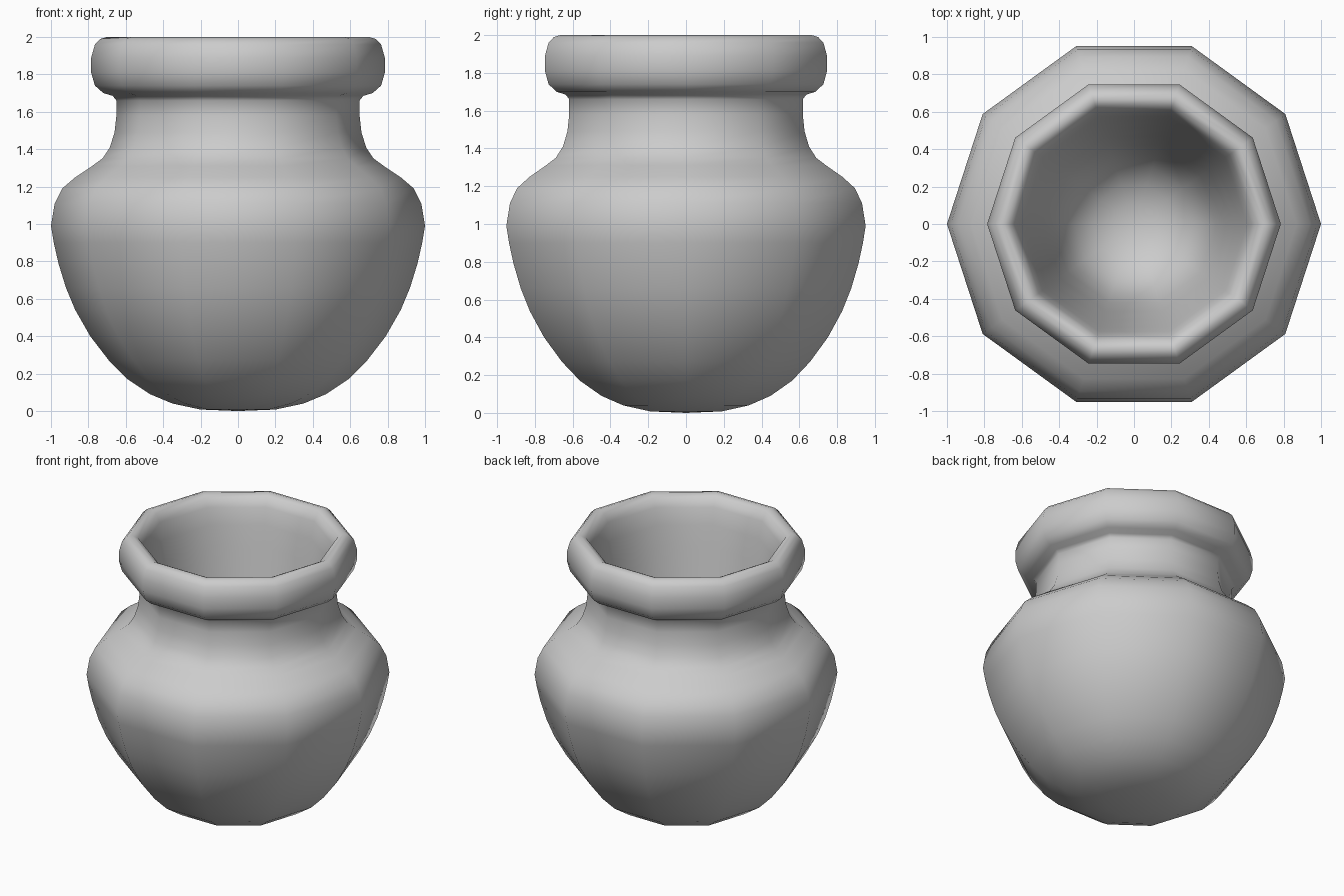
import bpy, bmesh, math
from mathutils import Vector

SIDES = 10

old = bpy.data.objects.get("Cube")
if old:
    bpy.data.objects.remove(old, do_unlink=True)

clay = bpy.data.materials.new("grey_clay")
clay.use_nodes = True
colour = (0.6, 0.6, 0.6, 1)
clay.diffuse_color = colour
clay.node_tree.nodes["Principled BSDF"].inputs["Base Color"].default_value = colour

# Profile as (radius, height), from the base up the outside and down the inside
belly = [(0, 0), (.2, .008), (.35, .04), (.47, .09), (.59, .17), (.69, .27),
         (.79, .4), (.87, .54), (.92, .66), (.96, .79), (.985, .9), (1, .99)]
shoulder = [(.98, 1.11), (.94, 1.19), (.87, 1.25), (.78, 1.31), (.725, 1.35),
            (.685, 1.41), (.66, 1.49), (.65, 1.58), (.65, 1.66)]
rim = [(.67, 1.685), (.72, 1.7), (.765, 1.74), (.785, 1.81), (.785, 1.89),
       (.765, 1.96), (.735, 1.99), (.7, 2), (.66, 1.98), (.63, 1.92), (.605, 1.8)]
hollow = [(.58, 1.65), (.54, 1.4), (.49, 1.1), (.44, .83), (.39, .67),
          (.32, .55), (.22, .47), (.11, .43), (0, .42)]
profile = belly + shoulder + rim + hollow

# Turn the profile around the vertical axis
bm = bmesh.new()
verts = [bm.verts.new((r, 0, z)) for r, z in profile]
edges = [bm.edges.new(pair) for pair in zip(verts, verts[1:])]
bmesh.ops.spin(bm, geom=verts + edges, cent=Vector(), axis=Vector((0, 0, 1)),
               angle=math.tau, steps=SIDES)
bmesh.ops.remove_doubles(bm, verts=bm.verts, dist=0.0005)
bmesh.ops.recalc_face_normals(bm, faces=bm.faces)
for face in bm.faces:
    face.smooth = True

mesh = bpy.data.meshes.new("pot")
bm.to_mesh(mesh)
bm.free()
mesh.materials.append(clay)
bpy.context.collection.objects.link(bpy.data.objects.new("pot", mesh))
